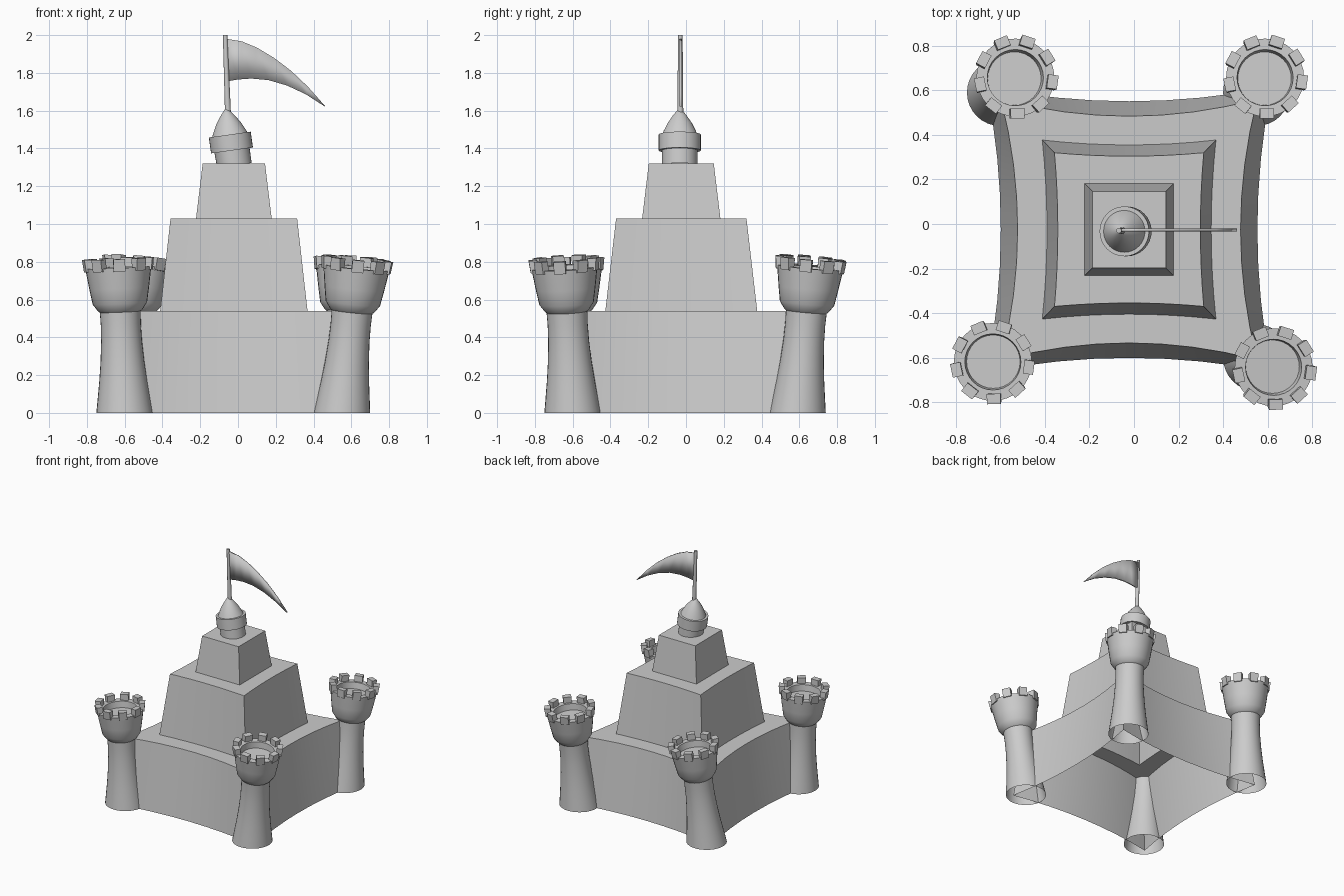
import bpy, bmesh, math
from mathutils import Vector, Matrix

if "Cube" in bpy.data.objects:
    bpy.data.objects.remove(bpy.data.objects["Cube"])


def finish(name, bm, smooth=True, angle=35):
    bmesh.ops.recalc_face_normals(bm, faces=bm.faces)
    me = bpy.data.meshes.new(name)
    bm.to_mesh(me)
    bm.free()
    ob = bpy.data.objects.new(name, me)
    bpy.context.collection.objects.link(ob)
    if smooth:
        bpy.ops.object.select_all(action='DESELECT')
        ob.select_set(True)
        bpy.context.view_layer.objects.active = ob
        bpy.ops.object.shade_smooth_by_angle(angle=math.radians(angle))
    return ob


def skin(bm, rings, cap=False):
    for a, b in zip(rings, rings[1:]):
        n = len(a)
        for i in range(n):
            j = (i + 1) % n
            bm.faces.new((a[i], a[j], b[j], b[i]))
    if cap:
        bm.faces.new(rings[-1])


def lathe(bm, profile, n=32, cap=True):
    rings = [[bm.verts.new((r * math.cos(math.tau * i / n), r * math.sin(math.tau * i / n), z))
              for i in range(n)] for r, z in profile]
    skin(bm, rings, cap)


# Stepped keep: concave square rings (centre, half size at corner and mid-side), open below
def square_ring(bm, cx, cy, hx, hy, sag, z, n=8):
    pts = []
    for k in range(4):
        ux, uy = [(1, 0), (0, 1), (-1, 0), (0, -1)][k]
        for i in range(n):
            t = -1 + 2 * i / n
            d = 1 - sag * (1 - t * t)
            pts.append(bm.verts.new((cx + hx * (ux * d - uy * t), cy + hy * (uy * d + ux * t), z)))
    return pts


bm = bmesh.new()
tiers = [(.64, .64, .10, 0), (.575, .585, .13, .54), (.39, .402, .055, .54),
         (.335, .345, .045, 1.03), (.20, .207, 0, 1.03), (.165, .172, 0, 1.32)]
skin(bm, [square_ring(bm, -.022, -.025, *t) for t in tiers], cap=True)
finish("stepped_keep", bm)

# Corner towers: flared shaft, cup-shaped crown and nine merlons, leaning over
SHAFT = [(.15, 0), (.139, .08), (.127, .17), (.116, .27), (.108, .38), (.106, .47), (.108, .535)]
CROWN = [(.108, .535), (.118, .543), (.144, .58), (.158, .66), (.175, .77),
         (.126, .77), (.12, .72)]


def tower(name, base, top):
    lean = Vector(top) - Vector(base)
    bm = bmesh.new()
    lathe(bm, SHAFT, cap=False)
    lathe(bm, CROWN)
    for k in range(9):
        box = bmesh.ops.create_cube(bm, size=1)['verts']
        rot = Matrix.Rotation(math.radians(72 + 40 * k), 3, 'Z')
        for v in box:
            z = .785 + v.co.z * .065
            r = (.188 if z > .785 else .180) if v.co.x > 0 else .142
            v.co = rot @ Vector((r, v.co.y * .062, z))
    for v in bm.verts:
        x, y, z = v.co
        tilt = min(1, z / .5)
        v.co = (base[0] + x + lean.x * z / .8, base[1] + y + lean.y * z / .8,
                z - tilt * (x * lean.x + y * lean.y) / .8)
    finish(name, bm)


tower("tower_front_left", (-.60, -.60), (-.635, -.62))
tower("tower_front_right", (.55, -.60), (.63, -.645))
tower("tower_back_left", (-.60, .59), (-.53, .66))
tower("tower_back_right", (.55, .59), (.59, .66))

# Tilted turret with collar and pointed roof
place = Matrix.Translation((-.022, -.033, 1.32)) @ Matrix.Rotation(math.radians(-8), 4, 'Y')
bm = bmesh.new()
lathe(bm, [(.094, -.01), (.094, .07), (.112, .07), (.112, .155), (.094, .155),
           (.085, .175), (.065, .215), (.04, .252), (.015, .283), (.003, .295)])
bm.transform(place)
for v in bm.verts:
    v.co.z = max(v.co.z, 1.315)
finish("turret", bm)

# Flag pole
bm = bmesh.new()
lathe(bm, [(.016, 1.55), (.012, 2.0)], n=12)
for v in bm.verts:
    v.co += Vector((-.052 - .016 * (v.co.z - 1.55) / .45, -.03, 0))
finish("flag_pole", bm)

# Pennant: strip between upper and lower curves, given thickness
UPPER = [(-.06, 1.98), (.02, 1.967), (.10, 1.934), (.19, 1.88), (.28, 1.812), (.37, 1.727), (.463, 1.622)]
LOWER = [(-.06, 1.755), (0, 1.765), (.07, 1.77), (.16, 1.762), (.26, 1.733), (.36, 1.686), (.461, 1.621)]
bm = bmesh.new()
rows = [[bm.verts.new((x, -.027, z)) for x, z in row] for row in (UPPER, LOWER)]
for i in range(6):
    bm.faces.new((rows[0][i], rows[0][i + 1], rows[1][i + 1], rows[1][i]))
flag = finish("pennant", bm)
mod = flag.modifiers.new("thickness", 'SOLIDIFY')
mod.thickness = .014
mod.offset = 0
